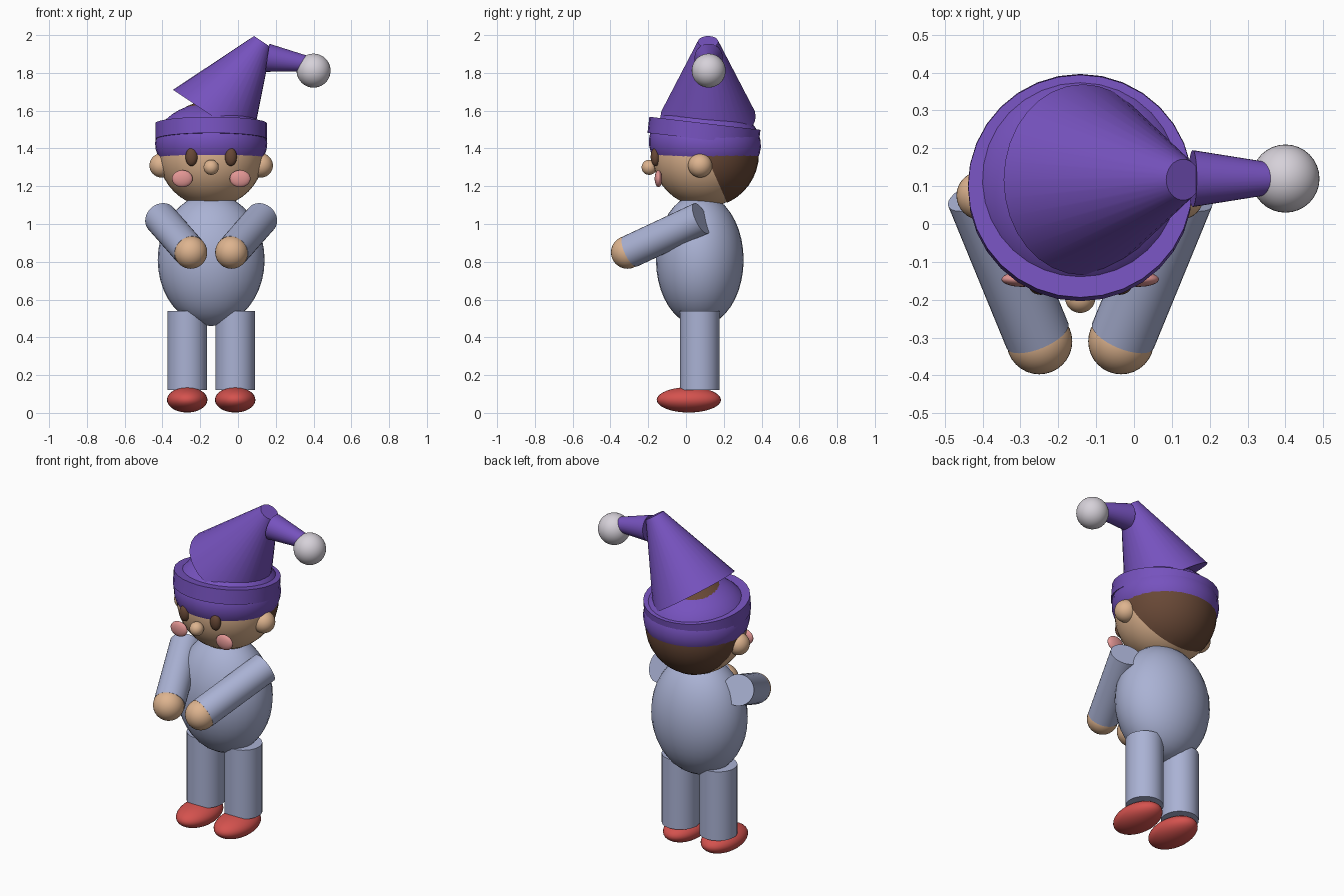
import bpy
import bmesh
import math
from mathutils import Vector

if "Cube" in bpy.data.objects:
    bpy.data.objects.remove(bpy.data.objects["Cube"], do_unlink=True)

MID = -0.142  # the body's own centre line


def material(name, *rgb):
    """Flat material from 0-255 sRGB values."""
    linear = [((c / 255 + 0.055) / 1.055) ** 2.4 for c in rgb] + [1]
    mat = bpy.data.materials.new(name)
    mat.use_nodes = True
    mat.diffuse_color = linear
    mat.node_tree.nodes["Principled BSDF"].inputs["Base Color"].default_value = linear
    return mat


purple = material("purple_felt", 118, 82, 190)
cloth = material("pale_blue_cloth", 170, 178, 212)
skin = material("skin", 222, 180, 143)
brown = material("dark_brown", 104, 72, 54)
red = material("red_shoe", 212, 82, 78)
white = material("white_wool", 214, 209, 217)
pink = material("pink_cheek", 226, 150, 148)


def finish(name, mat):
    obj = bpy.context.object
    obj.name = obj.data.name = name
    obj.data.materials.append(mat)
    bpy.ops.object.shade_smooth_by_angle(angle=math.radians(40))
    return obj


def ball(name, mat, loc, size, tilt=0):
    """Ellipsoid with the given half sizes."""
    bpy.ops.mesh.primitive_uv_sphere_add(segments=32, ring_count=20, radius=1,
                                         location=loc, rotation=(tilt, 0, 0))
    obj = bpy.context.object
    obj.scale = size
    bpy.ops.object.transform_apply(location=False, rotation=False, scale=True)
    return finish(name, mat)


def tube(name, mat, start, end, r_start, r_end):
    """Capped cone or cylinder between two points."""
    a, b = Vector(start), Vector(end)
    turn = (b - a).to_track_quat("Z", "Y").to_euler()
    bpy.ops.mesh.primitive_cone_add(vertices=32, radius1=r_start, radius2=r_end,
                                    depth=(b - a).length, location=(a + b) / 2,
                                    rotation=turn)
    return finish(name, mat)


# Torso and head
ball("torso", cloth, (MID, 0.073, 0.81), (0.283, 0.232, 0.35))
ball("head", skin, (MID, 0.1, 1.37), (0.28, 0.28, 0.28))
ball("nose", skin, (MID, -0.195, 1.3), (0.04, 0.04, 0.04))

# Hair: shell around the back of the head, cut on a slant
hair = ball("hair", brown, (MID, 0.103, 1.371), (0.283, 0.283, 0.283))
bm = bmesh.new()
bm.from_mesh(hair.data)
bmesh.ops.bisect_plane(bm, geom=bm.verts[:] + bm.edges[:] + bm.faces[:],
                       plane_co=(0, 0, 0), plane_no=(0, 0.9, 0.4), clear_inner=True)
bm.to_mesh(hair.data)
bm.free()

# Paired parts
for side, s in (("left", 1), ("right", -1)):
    def at(x, y, z):
        return (MID + s * x, y, z)

    tube(side + "_leg", cloth, at(0.127, 0.073, 0.12), at(0.127, 0.073, 0.54), 0.105, 0.105)
    ball(side + "_shoe", red, at(0.127, 0.015, 0.069), (0.107, 0.17, 0.067))
    tube(side + "_arm", cloth, at(0.267, 0.08, 1.03), at(0.113, -0.295, 0.855), 0.088, 0.088)
    ball(side + "_hand", skin, at(0.108, -0.31, 0.85), (0.087, 0.087, 0.087))
    ball(side + "_ear", skin, at(0.263, 0.075, 1.31), (0.064, 0.064, 0.064))
    ball(side + "_eye", brown, at(0.104, -0.162, 1.355), (0.032, 0.025, 0.048))
    ball(side + "_cheek", pink, at(0.153, -0.146, 1.24), (0.055, 0.02, 0.045))

# Hat: cap, slanted brim, leaning cone, drooping tail and bobble
ball("hat_cap", purple, (MID, 0.1, 1.427), (0.297, 0.297, 0.215), math.radians(-4))
tube("hat_brim", purple, (MID, 0.09, 1.448), (MID, 0.1, 1.533), 0.296, 0.296)
tube("hat_cone", purple, (-0.135, 0.117, 1.57), (0.13, 0.117, 1.965), 0.252, 0.054)
tube("hat_tail", purple, (0.155, 0.12, 1.88), (0.375, 0.12, 1.847), 0.075, 0.04)
ball("bobble", white, (0.4, 0.12, 1.812), (0.09, 0.09, 0.09))
